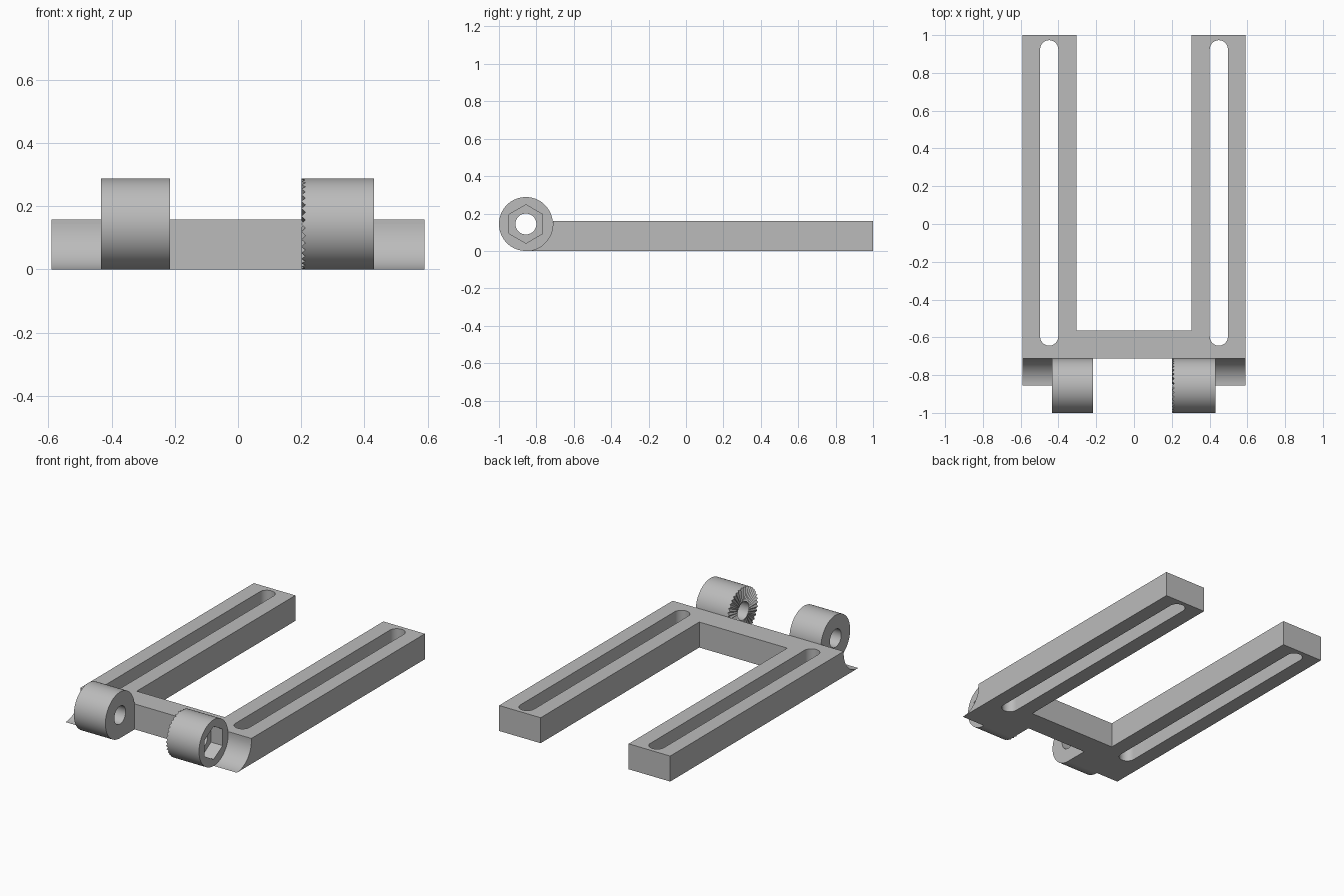
import bpy, bmesh
from math import sin, cos, pi, radians

if "Cube" in bpy.data.objects:
    bpy.data.objects.remove(bpy.data.objects["Cube"])

grey = bpy.data.materials.new("light grey")
grey.use_nodes = True
COLOR = (0.5, 0.5, 0.5, 1)
grey.diffuse_color = COLOR
grey.node_tree.nodes["Principled BSDF"].inputs["Base Color"].default_value = COLOR

HALF_W, HEIGHT = 0.591, 0.159       # frame half width and thickness
FRONT, BACK = -0.712, 1.0           # frame extent in y
R, HOLE_R = 0.144, 0.056            # knuckle and pin hole radius
AXIS_Y, AXIS_Z = -0.856, 0.144      # knuckle axis
SEG = 72


def add_object(name, bm):
    bmesh.ops.recalc_face_normals(bm, faces=bm.faces[:])
    mesh = bpy.data.meshes.new(name)
    bm.to_mesh(mesh)
    bm.free()
    mesh.materials.append(grey)
    ob = bpy.data.objects.new(name, mesh)
    bpy.context.collection.objects.link(ob)
    return ob


def prism(name, points, offset):
    """Extrude a closed outline of 3D points along an offset."""
    bm = bmesh.new()
    face = bm.faces.new([bm.verts.new(p) for p in points])
    ext = bmesh.ops.extrude_face_region(bm, geom=[face])
    # Keep the starting cap so the prism is closed
    if not face.is_valid or len(bm.faces) < len(points) + 2:
        bm.faces.new([v for v in bm.verts if v not in ext["geom"]])
    bmesh.ops.translate(bm, vec=offset,
                        verts=[g for g in ext["geom"] if isinstance(g, bmesh.types.BMVert)])
    return add_object(name, bm)


def circle(r, x, n=SEG, turn=0):
    return [(x, AXIS_Y + r * cos(turn + 2 * pi * i / n), AXIS_Z + r * sin(turn + 2 * pi * i / n))
            for i in range(n)]


def cut(ob, cutter):
    mod = ob.modifiers.new("cut", "BOOLEAN")
    mod.operation = "DIFFERENCE"
    mod.solver = "EXACT"
    mod.object = cutter
    bpy.context.view_layer.objects.active = ob
    bpy.ops.object.modifier_apply(modifier=mod.name)
    bpy.data.objects.remove(cutter)


def smooth(ob):
    bpy.ops.object.select_all(action="DESELECT")
    ob.select_set(True)
    bpy.context.view_layer.objects.active = ob
    bpy.ops.object.shade_smooth_by_angle(angle=radians(25))


def knuckle(name, x_outer, x_inner, tooth=0.0):
    """Hollow cylinder along x; its inner end may carry radial teeth."""
    bm = bmesh.new()
    rings = []
    for r, x, depth in ((R, x_outer, 0), (R, x_inner, tooth),
                        (HOLE_R, x_inner, tooth * HOLE_R / R), (HOLE_R, x_outer, 0)):
        rings.append([bm.verts.new((px + depth * (i % 2), py, pz))
                      for i, (px, py, pz) in enumerate(circle(r, x))])
    for a, b in zip(rings, rings[1:] + rings[:1]):
        for i in range(SEG):
            j = (i + 1) % SEG
            bm.faces.new((a[i], a[j], b[j], b[i]))
    return add_object(name, bm)


# U-shaped frame
INNER, BAR_Y = 0.304, -0.565
outline = [(-HALF_W, FRONT), (HALF_W, FRONT), (HALF_W, BACK), (INNER, BACK),
           (INNER, BAR_Y), (-INNER, BAR_Y), (-INNER, BACK), (-HALF_W, BACK)]
frame = prism("slotted_frame", [(x, y, 0) for x, y in outline], (0, 0, HEIGHT))

# Long round-ended slot in each arm
SLOT_X, SLOT_R, SLOT_Y0, SLOT_Y1 = 0.449, 0.048, -0.596, 0.925
for side in (-1, 1):
    slot = []
    for i in range(25):
        a = pi * i / 24
        slot.append((side * SLOT_X + SLOT_R * cos(a), SLOT_Y1 + SLOT_R * sin(a), -0.1))
    for i in range(25):
        a = pi + pi * i / 24
        slot.append((side * SLOT_X + SLOT_R * cos(a), SLOT_Y0 + SLOT_R * sin(a), -0.1))
    cut(frame, prism("slot_cutter", slot, (0, 0, 0.4)))
smooth(frame)

# Concave lips that cradle the knuckles
for name, x0, x1 in (("right_lip", -HALF_W, -0.216), ("left_lip", 0.21, HALF_W)):
    arc = [(x0, AXIS_Y + R * sin(a), AXIS_Z - R * cos(a))
           for a in (pi / 2 * i / 18 for i in range(19))]
    smooth(prism(name, arc + [(x0, FRONT, 0)], (x1 - x0, 0, 0)))

# Plain knuckle
smooth(knuckle("right_knuckle", -0.434, -0.216))

# Toothed knuckle with a hexagonal nut pocket on its outer end
left = knuckle("left_knuckle", 0.431, 0.201, 0.012)
cut(left, prism("nut_cutter", circle(0.103, 0.351, 6, pi / 2), (0.2, 0, 0)))
smooth(left)
